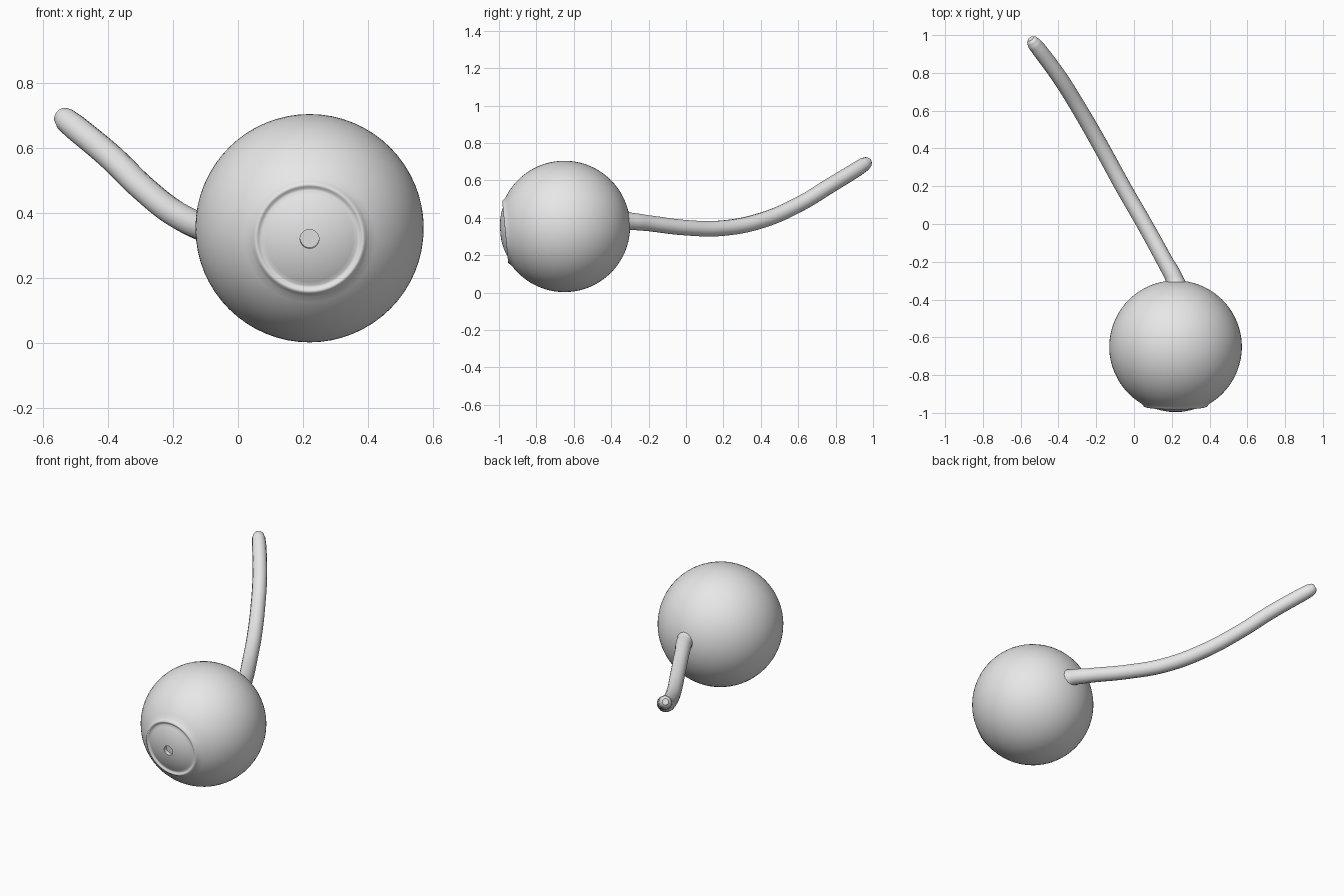
import bpy, bmesh, math
from mathutils import Vector, Matrix

if "Cube" in bpy.data.objects:
    bpy.data.objects.remove(bpy.data.objects["Cube"])

grey = bpy.data.materials.new("plain grey")
grey.diffuse_color = (0.8, 0.8, 0.8, 1)
grey.use_nodes = True
grey.node_tree.nodes["Principled BSDF"].inputs["Base Color"].default_value = grey.diffuse_color

R = 0.351
CENTRE = Vector((0.22, -0.65, 0.354))
TILT = math.radians(5.5)          # the gaze points slightly down


def lathe(name, profile, segs=64):
    """Revolve (radius, height) points about local z."""
    bm = bmesh.new()
    rings = []
    for r, h in profile:
        if r < 1e-6:
            rings.append([bm.verts.new((0, 0, h))])
        else:
            rings.append([bm.verts.new((r * math.cos(2 * math.pi * i / segs),
                                        r * math.sin(2 * math.pi * i / segs), h))
                          for i in range(segs)])
    for a, b in zip(rings, rings[1:]):
        for i in range(segs):
            j = (i + 1) % segs
            if len(a) == 1:
                bm.faces.new((a[0], b[j], b[i]))
            elif len(b) == 1:
                bm.faces.new((a[i], a[j], b[0]))
            else:
                bm.faces.new((a[i], a[j], b[j], b[i]))
    bmesh.ops.recalc_face_normals(bm, faces=bm.faces)
    me = bpy.data.meshes.new(name)
    bm.to_mesh(me)
    bm.free()
    ob = bpy.data.objects.new(name, me)
    bpy.context.collection.objects.link(ob)
    return ob


def finish(ob, angle):
    ob.data.materials.clear()
    ob.data.materials.append(grey)
    bpy.ops.object.select_all(action='DESELECT')
    ob.select_set(True)
    bpy.context.view_layer.objects.active = ob
    bpy.ops.object.shade_smooth_by_angle(angle=math.radians(angle))


# Eyeball: sphere from the back up to the iris rim, raised rim, shallow dome, pupil recess
stop = math.pi - math.asin(0.182 / R)
ball = [(R * math.sin(stop * k / 40), -R * math.cos(stop * k / 40)) for k in range(41)]
ball[0] = (0, -R)
iris = [(0.174, 0.309), (0.169, 0.316), (0.164, 0.318), (0.159, 0.316),
        (0.153, 0.311), (0.147, 0.311), (0.135, 0.317), (0.11, 0.327),
        (0.08, 0.336), (0.05, 0.342), (0.029, 0.344), (0.029, 0.322), (0, 0.322)]
eyeball = lathe("eyeball", ball + iris)
eyeball.data.transform(Matrix.Translation(CENTRE) @ Matrix.Rotation(math.pi / 2 + TILT, 4, 'X'))
finish(eyeball, 50)

# Optic nerve: curved tapering stalk with a flared root and a rounded tip (x, y, z, radius)
path = [(0.225, -0.34, 0.383, 0.062), (0.215, -0.295, 0.381, 0.047),
        (0.165, -0.2, 0.371, 0.043), (0.055, 0.0, 0.347, 0.042),
        (-0.06, 0.2, 0.345, 0.042), (-0.175, 0.41, 0.388, 0.042),
        (-0.29, 0.61, 0.475, 0.041), (-0.39, 0.77, 0.572, 0.041),
        (-0.5, 0.92, 0.664, 0.04), (-0.528, 0.955, 0.687, 0.037),
        (-0.541, 0.973, 0.699, 0.029), (-0.547, 0.981, 0.704, 0.018)]
cu = bpy.data.curves.new("optic_nerve", 'CURVE')
cu.dimensions = '3D'
cu.bevel_depth = 1.0
cu.bevel_resolution = 5
cu.resolution_u = 6
cu.use_fill_caps = True
sp = cu.splines.new('BEZIER')
sp.bezier_points.add(len(path) - 1)
for p, (x, y, z, r) in zip(sp.bezier_points, path):
    p.co = (x, y, z)
    p.radius = r
    p.handle_left_type = p.handle_right_type = 'AUTO'
nerve = bpy.data.objects.new("optic_nerve", cu)
bpy.context.collection.objects.link(nerve)
bpy.ops.object.select_all(action='DESELECT')
nerve.select_set(True)
bpy.context.view_layer.objects.active = nerve
bpy.ops.object.convert(target='MESH')
finish(bpy.context.view_layer.objects.active, 50)
